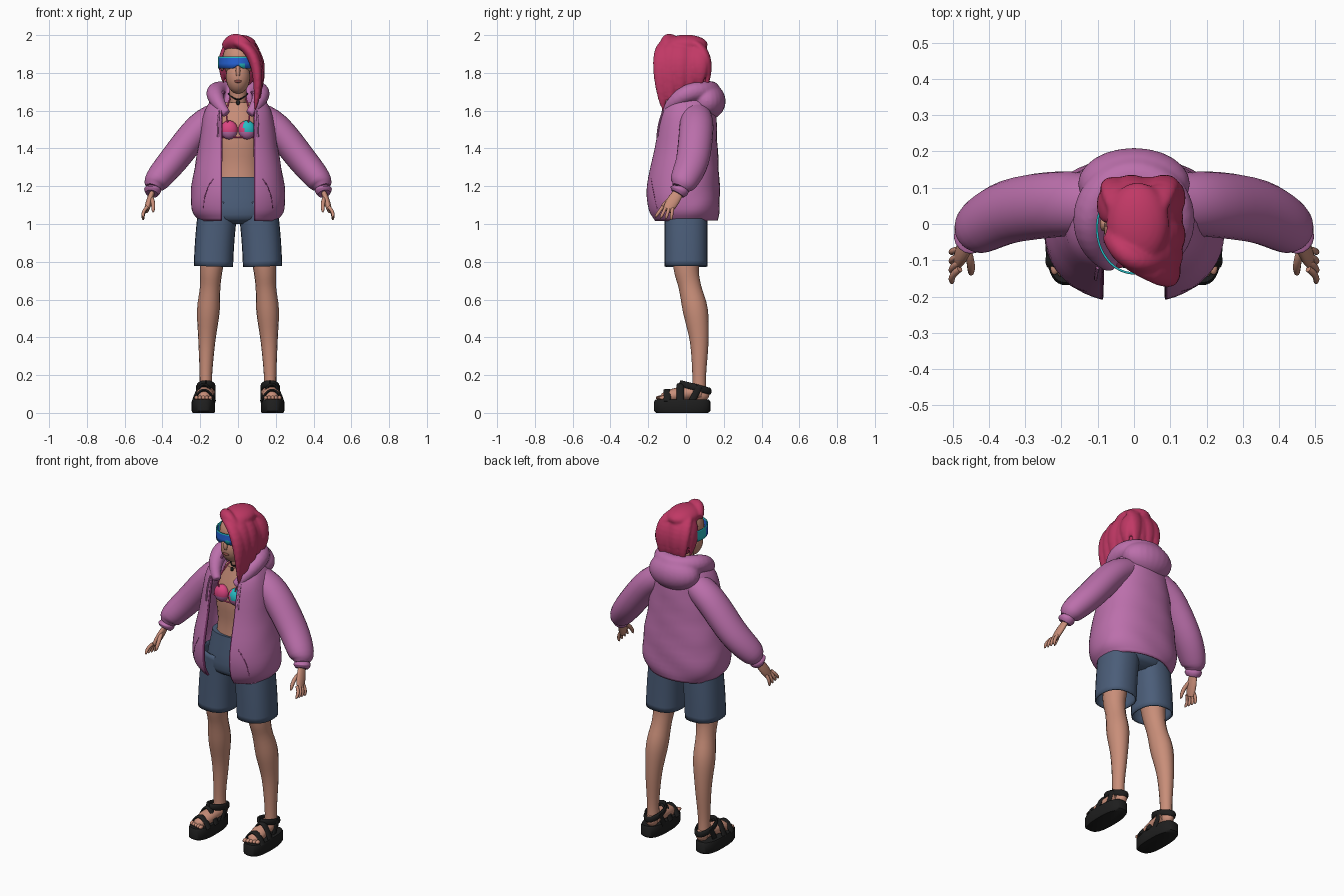
import bpy, bmesh, math
from mathutils import Vector

if "Cube" in bpy.data.objects:
    bpy.data.objects.remove(bpy.data.objects["Cube"])

def material(name, *rgb):
    mat = bpy.data.materials.new(name)
    mat.use_nodes = True
    mat.diffuse_color = (*rgb, 1)
    mat.node_tree.nodes["Principled BSDF"].inputs["Base Color"].default_value = (*rgb, 1)
    return mat

SKIN, HAIR = material("skin", .58, .27, .19), material("crimson_hair", .53, .04, .13)
PURPLE, TRIM = material("orchid_fabric", .5, .16, .41), material("dark_plum", .2, .04, .15)
DENIM, BLACK = material("slate_blue", .07, .11, .19), material("black_rubber", .013, .013, .013)
BLUE, AQUA = material("visor_blue", .02, .13, .7), material("turquoise", .02, .5, .55)
PINK, LIP = material("hot_pink", .7, .06, .22), material("lip_brown", .25, .07, .06)
ALONG_X, ALONG_Y, ALONG_Z = Vector((1, 0, 0)), Vector((0, 1, 0)), Vector((0, 0, 1))
built = []

def finish(name, verts, faces, mats, rule=None, mirror=False, thick=0):
    mesh = bpy.data.meshes.new(name)
    mesh.from_pydata([tuple(v) for v in verts], [], faces)
    for mat in mats:
        mesh.materials.append(mat)
    if rule:
        for face in mesh.polygons:
            face.material_index = rule(face)
    obj = bpy.data.objects.new(name, mesh)
    bpy.context.scene.collection.objects.link(obj)
    if thick:
        shell = obj.modifiers.new("thickness", "SOLIDIFY")
        shell.thickness, shell.offset = thick, 0
    else:
        bm = bmesh.new()
        bm.from_mesh(mesh)
        bmesh.ops.recalc_face_normals(bm, faces=bm.faces)
        bm.to_mesh(mesh)
        bm.free()
    if mirror:
        obj.modifiers.new("mirror", "MIRROR")
    built.append(obj)

def select(objects):
    bpy.ops.object.select_all(action="DESELECT")
    for obj in objects:
        obj.select_set(True)
    bpy.context.view_layer.objects.active = objects[0]

def blend(name, first):
    """Melt every part built since index first into one soft mass."""
    select(built[first:])
    bpy.ops.object.join()
    del built[first + 1:]
    built[first].name = name
    remesh = built[first].modifiers.new("melt", "REMESH")
    remesh.mode, remesh.voxel_size, remesh.use_smooth_shade = "VOXEL", .007, True
    soften = built[first].modifiers.new("soften", "SMOOTH")
    soften.factor, soften.iterations = .5, 6

def smooth(controls, steps=4):
    """Run a smooth curve through the control points, radii included."""
    pts = [Vector(c) for c in controls]
    pts = [pts[0] * 2 - pts[1]] + pts + [pts[-1] * 2 - pts[-2]]
    result = []
    for before, start, end, after in zip(pts, pts[1:], pts[2:], pts[3:]):
        for t in (step / steps for step in range(steps)):
            ease = t * t * (3 - 2 * t)
            result.append(start * (1 - ease) + end * ease + (end - before) * (t * (1 - t) ** 2 / 2)
                          - (after - start) * (t * t * (1 - t) / 2))
    return result + [pts[-2]]

def power(value, exponent):
    return math.copysign(abs(value) ** exponent, value)

def sweep(name, rings, mat, flat=1, ref=ALONG_X, sides=16, square=2, cap=True, mirror=False, thick=0):
    """Skin rings of x, y, z, radius; flat scales the radius across ref."""
    centres = [Vector(ring[:3]) for ring in rings]
    last = len(rings) - 1
    verts, faces = [], []
    for i, centre in enumerate(centres):
        along = (centres[min(i + 1, last)] - centres[max(i - 1, 0)]).normalized()
        wide = (ref - along * ref.dot(along)).normalized()
        deep = along.cross(wide) * flat
        for turn in (math.tau * side / sides for side in range(sides)):
            verts.append(centre + rings[i][3] * (wide * power(math.cos(turn), 2 / square)
                                                 + deep * power(math.sin(turn), 2 / square)))
    for i in range(last):
        for side in range(sides):
            here, there = i * sides + side, i * sides + (side + 1) % sides
            faces.append((here, there, there + sides, here + sides))
    if cap:
        faces += [tuple(range(sides)), tuple(range(last * sides, len(verts)))]
    finish(name, verts, faces, [mat], None, mirror, thick)

# Radius profiles along a strand
even = lambda u: 1
blunt = lambda u: math.sqrt(1.02 - u ** 6)
lock = lambda u: math.sin(math.pi * (.2 + .79 * u)) ** .6
barrel = lambda u: .75 + math.sin(math.pi * u) / 4

def strand(name, start, middle, end, radius, mat, shape=even, steps=12, **options):
    """Sweep one arc through three points."""
    start, middle, end = Vector(start), Vector(middle), Vector(end)
    bend = middle * 2 - (start + end) / 2
    rings = []
    for u in (step / steps for step in range(steps + 1)):
        rings.append((*(start * (1 - u) ** 2 + bend * (2 * u * (1 - u)) + end * u * u), radius * shape(u)))
    sweep(name, rings, mat, **options)

def ball(name, centre, size, mats, rule=None, mirror=False):
    bm = bmesh.new()
    bmesh.ops.create_uvsphere(bm, u_segments=24, v_segments=16, radius=1)
    bmesh.ops.scale(bm, vec=size, verts=bm.verts)
    bmesh.ops.translate(bm, vec=centre, verts=bm.verts)
    verts, faces = [v.co.copy() for v in bm.verts], [tuple(v.index for v in f.verts) for f in bm.faces]
    bm.free()
    finish(name, verts, faces, mats, rule, mirror)

# Body
sweep("torso", smooth([(0, 0, 1.2, .13), (0, 0, 1.32, .12), (0, 0, 1.48, .13), (0, .01, 1.64, .08)]),
      SKIN, flat=.72, sides=24)
strand("neck", (0, .02, 1.6), (0, .01, 1.67), (0, 0, 1.76), .045, SKIN)
ball("cranium", (0, -.02, 1.87), (.083, .1, .1), [SKIN])
ball("jaw", (0, -.05, 1.78), (.064, .07, .09), [SKIN])
strand("nose", (0, -.11, 1.84), (0, -.118, 1.81), (0, -.118, 1.785), .012, SKIN, shape=barrel)
ball("lips", (0, -.114, 1.755), (.02, .01, .008), [LIP])
ball("ear", (-.084, 0, 1.84), (.01, .02, .03), [SKIN])
sweep("legs", smooth([(.12, 0, .98, .08), (.14, 0, .78, .062), (.147, .02, .67, .054), (.157, .05, .54, .06),
                      (.165, .07, .38, .045), (.17, .07, .2, .033), (.17, .07, .1, .035)]),
      SKIN, flat=1.1, mirror=True)

# Hands
strand("palms", (.45, -.03, 1.18), (.47, -.07, 1.12), (.485, -.1, 1.07), .033, SKIN,
       shape=barrel, flat=.5, ref=ALONG_Y, mirror=True)
for i, finger in enumerate(("little", "ring", "middle", "index")):
    root = Vector((.48, -.07 - .018 * i, 1.09))
    reach = Vector((.02, -.01 - .01 * i, -.07 + .005 * i))
    strand(finger + "_fingers", root, root + reach / 2 + ALONG_X * .01, root + reach, .009, SKIN,
           shape=blunt, sides=10, mirror=True)
strand("thumbs", (.46, -.07, 1.14), (.45, -.11, 1.11), (.45, -.14, 1.06), .011, SKIN,
       shape=blunt, sides=10, mirror=True)

# Shorts
sweep("shorts_hips", smooth([(0, 0, 1, .1), (0, 0, 1.05, .18), (0, 0, 1.25, .15)]), DENIM,
      flat=.68, sides=24, square=2.3)
strand("shorts_legs", (.1, 0, 1.12), (.12, 0, .95), (.13, 0, .775), .1, DENIM, flat=1.1, sides=24,
       square=2.4, cap=False, mirror=True, thick=.008)

# Jacket body: height, half width and front depth of each ring
JACKET = smooth([(1.02, .2, .17), (1.08, .24, .2), (1.2, .24, .21), (1.4, .205, .17), (1.6, .17, .13), (1.7, .09, .05)])
BULGE = 2.3

def jacket_body():
    columns = [0, .005] + [i / 48 for i in range(1, 48)] + [.995, 1]
    count = len(columns)
    verts, faces = [], []
    for z, width, front in JACKET:
        back = .1 + .3 * width
        opening = math.asin(min(.085 / width, .75) ** (BULGE / 2))
        for column in columns:
            turn = opening + (math.tau - 2 * opening) * column
            depth = front if math.cos(turn) > 0 else back
            fold = 1 + .015 * math.sin(z * 38 + 3 * math.sin(2 * turn)) * math.sin(turn / 2) ** 2
            verts.append((fold * width * power(math.sin(turn), 2 / BULGE),
                          -fold * depth * power(math.cos(turn), 2 / BULGE), z))
    for ring in range(len(JACKET) - 1):
        for column in range(count - 1):
            corner = ring * count + column
            faces.append((corner, corner + 1, corner + count + 1, corner + count))
    finish("jacket_body", verts, faces, [PURPLE, TRIM],
           lambda face: int(face.index % (count - 1) in (0, count - 2)), thick=.012)

def on_front(x, z, lift=.008):
    """Point just off the jacket front at a given width and height."""
    ring = min(JACKET, key=lambda r: abs(r[0] - z))
    return x, -lift - ring[2] * (1 - (x / ring[1]) ** BULGE) ** (1 / BULGE), z

jacket_body()
sweep("sleeves", smooth([(.08, .05, 1.59, .08), (.2, .055, 1.51, .09), (.34, .035, 1.34, .088),
                         (.43, -.01, 1.23, .074), (.45, -.03, 1.19, .045)]),
      PURPLE, flat=.88, ref=ALONG_Y, sides=24, mirror=True)
strand("cuffs", (.45, -.03, 1.2), (.452, -.035, 1.18), (.456, -.045, 1.16), .05, PURPLE, shape=barrel,
       flat=.9, ref=ALONG_Y, mirror=True)
first, rim = len(built), []
for turn in (math.radians(step * 10) for step in range(-15, 16)):
    drop = ((1 - math.cos(turn)) / 2) ** 3
    rim.append((.12 * math.sin(turn), .13 * math.cos(turn), 1.705 - .15 * drop, .052 - .035 * drop))
sweep("hood_rim", rim, PURPLE, ref=ALONG_Z)
ball("hood_drape", (0, .11, 1.65), (.155, .1, .1), [PURPLE])
blend("hood", first)
strand("drawstrings", on_front(.1, 1.6), on_front(.105, 1.53), on_front(.105, 1.46), .005, PURPLE, sides=8, mirror=True)
strand("pocket_seams", on_front(.13, 1.24, .004), on_front(.17, 1.16, .004), on_front(.18, 1.08, .004), .004, TRIM,
       sides=8, mirror=True)

# Swim top and necklace
for label, side, patch in (("left", 1, 1), ("right", -1, 0)):
    ball(label + "_cup", (.047 * side, -.086, 1.498), (.046, .036, .05), [PINK, AQUA, PURPLE],
         lambda face: 2 if face.center.z < 1.49 else patch * int(abs(face.center.x) > .03))
strand("cup_ties", (.05, -.1, 1.53), (.06, -.08, 1.6), (.03, .03, 1.69), .004, PINK, sides=8, mirror=True)
strand("cup_band", (-.12, -.06, 1.46), (0, -.1, 1.46), (.12, -.06, 1.46), .004, PINK, ref=ALONG_Z, sides=8)
strand("necklace", (-.05, .02, 1.69), (0, -.05, 1.66), (.05, .02, 1.69), .004, BLACK, ref=ALONG_Z, sides=8)
ball("pendant", (0, -.058, 1.643), (.01, .006, .013), [BLACK])

# Wraparound visor with a nose notch
def visor():
    verts, faces, angles = [], [], range(-115, 66, 5)
    for angle in angles:
        turn = math.radians(angle)
        notch = .016 * max(0, 1 - abs(angle) / 14)
        for z in (1.824 + notch, 1.85, 1.88, 1.886):
            verts.append((.102 * math.sin(turn), -.012 - .124 * math.cos(turn), z))
    for column in range(len(angles) - 1):
        for corner in range(column * 4, column * 4 + 3):
            faces.append((corner, corner + 4, corner + 5, corner + 1))

    def tint(face):
        angle, row = angles[face.index // 3], face.index % 3
        return int(row == 2 or angle < -75 or (row == 0 and 5 <= angle < 20))
    finish("visor", verts, faces, [BLUE, AQUA], tint, thick=.006)

visor()

# Hair: two caps and overlapping locks swept to one side, melted together
first = len(built)
ball("hair_back_cap", (.012, .04, 1.85), (.098, .087, .13), [HAIR])
ball("hair_top_cap", (.01, 0, 1.95), (.087, .115, .052), [HAIR])
strand("hair_quiff", (-.065, -.03, 1.94), (.01, -.1, 1.965), (.1, -.09, 1.87), .038, HAIR, shape=lock,
       flat=.9, ref=ALONG_Z)
strand("hair_front_lock", (-.01, -.09, 1.96), (.092, -.125, 1.85), (.09, -.12, 1.6), .052, HAIR,
       shape=lock, flat=.6, ref=ALONG_Y)
for i in range(4):
    y = -.08 + .05 * i
    strand("hair_side_lock", (0, y * .7, 1.97), (.1 + .008 * (i % 2), y, 1.87), (.105, y, 1.63 + .03 * i), .05,
           HAIR, shape=lock, flat=.55, ref=ALONG_Y)
    x = -.05 + .043 * i
    strand("hair_back_lock", (x / 2, .02, 1.97), (x, .1 + .006 * (i % 2), 1.88), (x, .105, 1.71), .045, HAIR,
           shape=lock, flat=.55)
strand("hair_short_lock", (-.03, .04, 1.97), (-.083, .05, 1.88), (-.075, .07, 1.74), .045, HAIR,
       shape=lock, flat=.4, ref=ALONG_Y)
blend("hair", first)

# Feet and platform sandals
ball("heels", (.167, .08, .1), (.034, .044, .04), [SKIN], mirror=True)
strand("feet", (.167, .08, .11), (.175, -.03, .1), (.183, -.14, .075), .046, SKIN, shape=blunt,
       flat=.8, mirror=True)
for i in range(5):
    ball(f"toe_{i + 1}", (.147 + .018 * i, -.142 + .005 * i, .08), (.011, .018, .011), [SKIN], mirror=True)
sweep("soles", [(.183, -.02, z, width) for z, width in ((0, .057), (.01, .062), (.06, .062), (.07, .059))],
      BLACK, flat=2.4, sides=40, square=2.7, mirror=True)
for label, y, top in (("toe", -.1, .12), ("instep", -.03, .15)):
    strand(label + "_straps", (.123, y, .06), (.18, y, top), (.237, y, .06), .02, BLACK, flat=.4,
           ref=ALONG_Y, sides=10, mirror=True)
loop = []
for turn in (math.tau * step / 24 for step in range(25)):
    loop.append((.169 + .043 * math.sin(turn), .05 - .077 * math.cos(turn), .135 + .02 * math.cos(turn), .018))
sweep("ankle_straps", loop, BLACK, flat=.45, ref=ALONG_Z, sides=10, mirror=True)
for label, x in (("inner", .126), ("outer", .215)):
    strand(label + "_heel_tabs", (x, .03, .06), (x, .05, .1), (x, .07, .14), .018, BLACK, flat=.4,
           ref=ALONG_Y, sides=10, mirror=True)

# Smooth shading that keeps hard edges
select(built)
bpy.ops.object.shade_smooth_by_angle(angle=math.radians(45))
